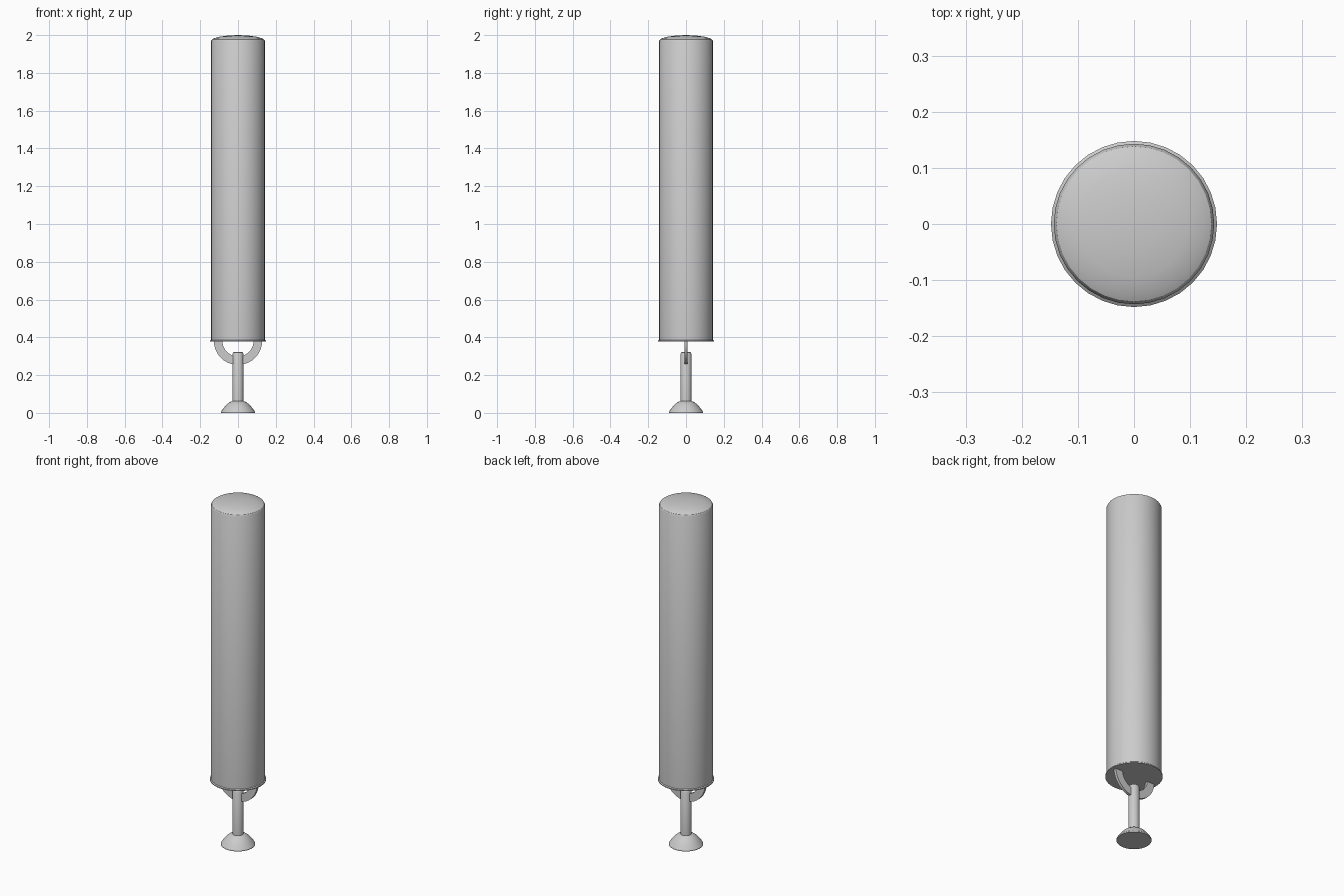
import bpy, bmesh, math
from mathutils import Matrix

if "Cube" in bpy.data.objects:
    bpy.data.objects.remove(bpy.data.objects["Cube"])


def finish(name, bm):
    bmesh.ops.remove_doubles(bm, verts=bm.verts, dist=1e-5)
    bmesh.ops.recalc_face_normals(bm, faces=bm.faces)
    me = bpy.data.meshes.new(name)
    bm.to_mesh(me)
    bm.free()
    ob = bpy.data.objects.new(name, me)
    bpy.context.collection.objects.link(ob)
    bpy.ops.object.select_all(action='DESELECT')
    bpy.context.view_layer.objects.active = ob
    ob.select_set(True)
    bpy.ops.object.shade_smooth_by_angle(angle=math.radians(30))
    return ob


def lathe(name, profile, sides=32):
    """Spin (radius, z) points around the z axis."""
    bm = bmesh.new()
    vs = [bm.verts.new((r, 0, z)) for r, z in profile]
    es = [bm.edges.new(p) for p in zip(vs, vs[1:])]
    bmesh.ops.spin(bm, geom=vs + es, axis=(0, 0, 1), cent=(0, 0, 0),
                   angle=math.tau, steps=sides)
    return finish(name, bm)


# tall padded body with shallow domed top and a thin rim at the bottom
lathe("body", [(0, 0.38), (0.143, 0.38), (0.143, 1.968), (0.138, 1.977),
               (0.125, 1.984), (0.095, 1.992), (0.05, 1.998), (0, 2.0)])
lathe("bottom_rim", [(0, 0.377), (0.148, 0.377), (0.148, 0.382),
                     (0.143, 0.386), (0, 0.386)])

# post with a softened top edge
lathe("post", [(0, 0.05), (0.029, 0.05), (0.029, 0.312), (0.024, 0.321),
               (0, 0.323)])

# domed foot
lathe("foot", [(0, 0), (0.09, 0), (0.09, 0.006), (0.077, 0.025),
               (0.06, 0.044), (0.043, 0.057), (0.029, 0.063), (0, 0.063)])

# flat half ring joining the post to the body
bm = bmesh.new()
ring = [bm.verts.new((x, y, 0.382)) for x, y in
        [(0.083, -0.008), (0.128, -0.008), (0.128, 0.008), (0.083, 0.008)]]
face = bm.faces.new(ring)
bmesh.ops.spin(bm, geom=[face], axis=(0, 1, 0), cent=(0, 0, 0.382),
               angle=math.pi, steps=20)
finish("half_ring", bm)
